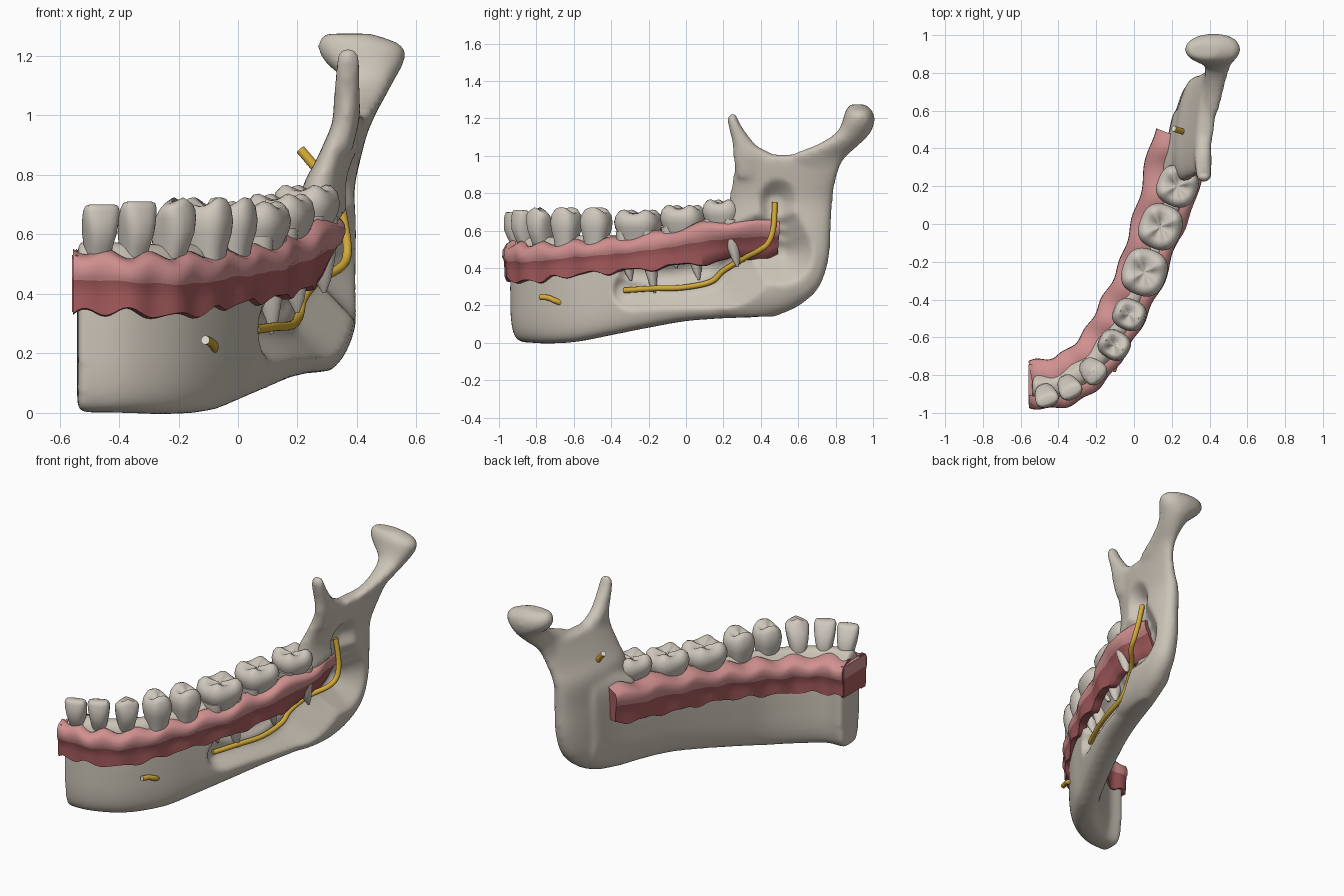
import bpy, bmesh, math
from mathutils import Vector

if "Cube" in bpy.data.objects:
    bpy.data.objects.remove(bpy.data.objects["Cube"])


def material(name, rgb):
    m = bpy.data.materials.new(name)
    m.diffuse_color = (*rgb, 1)
    m.use_nodes = True
    m.node_tree.nodes["Principled BSDF"].inputs["Base Color"].default_value = m.diffuse_color
    return m


BONE = material("bone", (0.60, 0.55, 0.475))
ENAMEL = material("enamel", (0.62, 0.575, 0.51))
PINK = material("light gum", (0.64, 0.28, 0.28))
RED = material("dark gum", (0.40, 0.11, 0.115))
GOLD = material("nerve yellow", (0.65, 0.40, 0.04))
PALE = material("nerve core", (0.80, 0.76, 0.68))


def spline(pts, n=6):
    """Smooth curve through tuples of any length."""
    v = [Vector(p) for p in pts]
    v = [v[0] * 2 - v[1]] + v + [v[-1] * 2 - v[-2]]
    out = []
    for a, b, c, d in zip(v, v[1:], v[2:], v[3:]):
        for k in range(n):
            t = k / n
            out.append(0.5 * (2 * b + (c - a) * t + (2 * a - 5 * b + 4 * c - d) * t * t
                              + (3 * b - a - 3 * c + d) * t ** 3))
    return out + [v[-2]]


def loft(bm, rings, mat=lambda j: 0, cap=0):
    """Skin a list of closed rings and cap both ends."""
    vs = [[bm.verts.new(p) for p in r] for r in rings]
    n = len(vs[0])
    faces = []
    for a, b in zip(vs, vs[1:]):
        for j in range(n):
            f = bm.faces.new((a[j], a[(j + 1) % n], b[(j + 1) % n], b[j]))
            f.material_index = mat(j)
            faces.append(f)
    for r in (vs[0][::-1], vs[-1]):
        f = bm.faces.new(r)
        f.material_index = cap
        faces.append(f)
    bmesh.ops.recalc_face_normals(bm, faces=faces)


def finish(bm, name, mats, angle=45):
    me = bpy.data.meshes.new(name)
    bm.to_mesh(me)
    bm.free()
    ob = bpy.data.objects.new(name, me)
    bpy.context.collection.objects.link(ob)
    for m in mats:
        me.materials.append(m)
    bpy.ops.object.select_all(action='DESELECT')
    ob.select_set(True)
    bpy.context.view_layer.objects.active = ob
    bpy.ops.object.shade_smooth_by_angle(angle=math.radians(angle))
    return ob


def sup(t, e):
    c, s = math.cos(t), math.sin(t)
    return math.copysign(abs(c) ** (2 / e), c), math.copysign(abs(s) ** (2 / e), s)


def sides(path):
    """Outward horizontal normal at each path point."""
    out = []
    for i in range(len(path)):
        t = path[min(i + 1, len(path) - 1)] - path[max(i - 1, 0)]
        out.append(Vector((t[1], -t[0], 0)).normalized())
    return out


def tuck(y, f):
    """The outer gum slants inwards below, towards the back."""
    return .075 * min(1, max(0, (y + .1) / .3)) * (1 - f)


TURN = [2 * math.pi * k / 32 for k in range(32)]

# guide paths: nerve course (x, y, z) and gum strips (x, y, lower z, upper z)
nerve = spline([(.06, -.33, .28), (.125, -.18, .29), (.18, -.02, .295), (.205, .13, .325),
                (.22, .2, .385), (.27, .3, .445), (.345, .385, .49), (.367, .44, .535),
                (.36, .468, .62), (.335, .475, .75)], 8)
outer = spline([(-.555, -.955, .33, .535), (-.4, -.955, .34, .52), (-.27, -.905, .325, .515),
                (-.14, -.79, .33, .515), (-.015, -.6, .36, .53), (.075, -.43, .375, .54),
                (.165, -.24, .39, .565), (.205, -.1, .405, .585), (.265, 0, .415, .61),
                (.32, .13, .435, .63), (.35, .27, .45, .645), (.343, .4, .45, .65), (.33, .5, .47, .645)], 10)
inner = spline([(-.555, -.745, .34, .535), (-.4, -.715, .34, .525), (-.27, -.61, .34, .52),
                (-.165, -.43, .36, .54), (-.065, -.23, .385, .565), (.005, 0, .405, .6),
                (.065, .22, .43, .63), (.09, .38, .45, .65), (.135, .5, .48, .655)], 10)

# jaw bone: body, ramus, front process and hinge head, fused together
bm = bmesh.new()
body = spline([(-.54, -.84, .1, .0, .58), (-.4, -.83, .1, .0, .575), (-.25, -.735, .1, -.005, .57),
               (-.12, -.58, .092, .005, .575), (-.03, -.4, .09, .04, .58), (.06, -.2, .095, .08, .59),
               (.14, 0, .1, .115, .61), (.205, .2, .1, .13, .655), (.255, .4, .09, .14, .73),
               (.28, .58, .075, .2, .73)])
rings = []
for p, n in zip(body, sides(body)):
    ring = []
    for t in TURN:
        u, v = sup(t, 3.6)
        # the inner upper rim narrows towards the teeth
        k = 1 - .85 * max(0, v - .6) / .4 if u < 0 and p[1] < .25 else 1
        o = Vector((p[0], p[1], 0)) + n * u * k * p[2]
        o.z = (p[3] + p[4]) / 2 + v * (p[4] - p[3]) / 2
        ring.append(o)
    rings.append(ring)
loft(bm, rings)


def stack(rows, e, lean=0.0):
    """Loft of flat sections: z, centre x, half width x, y from, y to."""
    rr = []
    for z, cx, rx, y0, y1 in spline(rows, 5):
        ring = []
        for t in TURN:
            u, v = sup(t, e)
            dy = v * (y1 - y0) / 2
            ring.append((cx + u * rx + lean * dy, (y0 + y1) / 2 + dy, z))
        rr.append(ring)
    loft(bm, rr)


stack([(.14, .265, .045, .2, .48), (.2, .275, .08, .14, .61), (.3, .29, .098, .14, .715),
       (.45, .297, .098, .17, .765), (.6, .3, .09, .2, .775), (.75, .303, .08, .225, .785),
       (.85, .337, .064, .243, .8), (.95, .372, .052, .258, .83), (1.005, .387, .045, .255, .86)], 2.3, .12)
stack([(.88, .35, .035, .27, .4), (1.0, .365, .046, .25, .46), (1.05, .366, .045, .25, .385),
       (1.12, .367, .044, .235, .325), (1.18, .37, .042, .222, .285), (1.23, .37, .03, .226, .268)], 2.2)
stack([(.86, .378, .025, .66, .76), (.94, .395, .04, .6, .82), (1.0, .415, .046, .56, .865),
       (1.06, .435, .06, .7, .93), (1.12, .442, .085, .8, .985), (1.18, .425, .135, .835, 1.008),
       (1.235, .41, .145, .85, 1.0), (1.275, .37, .085, .875, .96)], 2.2)
jaw = finish(bm, "jaw_bone", [BONE], 60)
m = jaw.modifiers.new("fuse", 'REMESH')
m.mode, m.voxel_size = 'VOXEL', .014
m = jaw.modifiers.new("soften", 'SMOOTH')
m.factor, m.iterations = .5, 12
for name in ("fuse", "soften"):
    bpy.ops.object.modifier_apply(modifier=name)

# hollow behind the nerve, the molar roots and the outer gum
guides = [(p.x - .013, p.y, p.z, .04) for p in nerve]
guides += [(p.x - .006, p.y, p.z, .03) for p in
           spline([(.06, -.3, .37), (.1, -.16, .36), (.14, -.03, .37), (.18, .1, .4)])]
guides += [(p[0] - .006 - tuck(p[1], f), p[1], p[2] + f * (p[3] - p[2]), .03)
           for p in outer if p[1] > -.45 for f in (.1, .45, .8)]
for v in jaw.data.vertices:
    if v.co.y > -.5 and .15 < v.co.z < .95:
        lim = min(x + .95 * max(0, math.hypot(v.co.y - y, v.co.z - z) - r) for x, y, z, r in guides)
        v.co.x = max(min(v.co.x, lim), v.co.x - .2)
m = jaw.modifiers.new("soften", 'SMOOTH')
m.factor, m.iterations = .5, 5
bpy.ops.object.modifier_apply(modifier="soften")
bpy.ops.object.shade_smooth_by_angle(angle=math.radians(80))

# gum strips with a light upper band and a dark lower band
section = [(-.01, 0), (.006, .02), (.008, .28), (.012, .57), (.02, .63), (.018, .85), (.006, .97)]
for name, path, sgn, depth in (("outer_gum", outer, 1, .05), ("inner_gum", inner, -1, .11)):
    bm = bmesh.new()
    rings, s = [], 0
    prof = section + [(-depth * .6, 1.08), (-depth, 1.04), (-depth, .6), (-.04, 0)]
    for i, (p, n) in enumerate(zip(path, sides(path))):
        if i:
            s += (p - path[i - 1]).to_2d().length
        w = math.sin(s * 2 * math.pi / (.15 + .045 * s))
        lo = p[2] + .012 * w + .004 * math.sin(s * 47)
        hi = p[3] - .012 * w
        rings.append([Vector((p[0], p[1], lo + (hi - lo) * f))
                      + n * sgn * (d + .007 * w - (tuck(p[1], min(f, 1)) if sgn > 0 else 0)) for d, f in prof])
    loft(bm, rings, lambda j: 0 if 3 <= j <= 7 else 1, 1)
    finish(bm, name, [PINK, RED], 60)

# gum end plate closing the cut face at the midline
bm = bmesh.new()
loft(bm, [[(x, y, z) for x, y in ((-.558, -.955), (-.538, -.955), (-.538, -.745), (-.558, -.745))]
          for z in (.34, .455, .53)])
for f in bm.faces:
    f.material_index = 0 if f.calc_center_median().z > .455 else 1
finish(bm, "gum_end_plate", [PINK, RED], 30)

# teeth: x, y, length along arch, width, neck z, crown z, cusps
teeth = [("central_incisor", -.46, -.925, .125, .13, .56, .70, 0), ("side_incisor", -.335, -.88, .125, .14, .56, .71, 0),
         ("canine", -.205, -.79, .135, .155, .56, .725, 1), ("first_premolar", -.105, -.64, .155, .17, .56, .715, 2),
         ("second_premolar", -.025, -.48, .165, .175, .565, .715, 2), ("first_molar", .055, -.255, .25, .235, .575, .705, 4),
         ("second_molar", .14, -.015, .24, .225, .6, .73, 4), ("third_molar", .23, .2, .215, .215, .64, .76, 4)]
front_rows = [(-.25, .62, .7), (0, .72, .85), (.3, .87, .95), (.6, .97, .8), (.85, 1, .58), (.97, .9, .42), (1, .72, .25)]
back_rows = [(-.3, .7, .7), (0, .8, .8), (.3, .95, .95), (.55, 1, 1), (.8, .93, .93), (.95, .76, .76),
             (.97, .6, .6), (.88, .35, .35), (.82, .08, .08)]
for k, (name, x, y, ln, wd, z0, z1, cusps) in enumerate(teeth):
    a, b = teeth[max(k - 1, 0)], teeth[min(k + 1, len(teeth) - 1)]
    t = Vector((b[1] - a[1], b[2] - a[2], 0)).normalized()
    n = Vector((t.y, -t.x, 0))
    bm = bmesh.new()
    rings = []
    for f, sl, sw in (front_rows if cusps < 2 else back_rows):
        ring = []
        for g in TURN:
            u, v = sup(g, 2.6)
            bump = {4: -.09 * math.cos(4 * g), 2: -.1 * math.cos(2 * g), 1: -.2 * abs(u) * sl, 0: 0}[cusps]
            z = z0 + (z1 - z0) * (f + bump * max(0, (f - .5) * 2))
            tip = .035 * (f - .8) if cusps < 2 else 0
            ring.append(Vector((x, y, z)) + t * (u * ln / 2 * sl) + n * (v * wd / 2 * sw + tip))
        rings.append(ring)
    loft(bm, rings)
    # twin tapering roots below each molar
    if cusps == 4:
        for q, tip in ((-.27, .33 + .07 * (k - 5)), (.27, .265 + .07 * (k - 5))):
            rings = []
            for f, r in ((0, .055), (.3, .052), (.6, .04), (.85, .024), (1, .006)):
                c = Vector((x, y, z0 + .02 + (tip - z0 - .02) * f)) + t * (q * ln + .035 * f * f) + n * .025
                rings.append([c + t * (r * .85 * math.cos(g)) + n * (r * 1.15 * math.sin(g)) for g in TURN])
            loft(bm, rings)
    finish(bm, name, [ENAMEL], 50)


# nerve cords with cut ends
def cord(name, path, r, tip):
    bm = bmesh.new()
    rings = []
    for i, p in enumerate(path):
        d = (path[min(i + 1, len(path) - 1)] - path[max(i - 1, 0)]).normalized()
        u = d.cross(Vector((1, .2, .1))).normalized()
        w = d.cross(u)
        rings.append([p + (u * math.cos(g) + w * math.sin(g)) * r for g in TURN[::2]])
    loft(bm, rings, cap=1)
    finish(bm, name, [GOLD, tip])


cord("main_nerve", nerve, .015, GOLD)
cord("chin_nerve", spline([(-.11, -.78, .245), (-.095, -.735, .24), (-.08, -.7, .225), (-.085, -.66, .21)]), .015, PALE)
cord("upper_nerve_stub", spline([(.21, .505, .885), (.24, .495, .85), (.29, .48, .79)]), .016, PALE)
